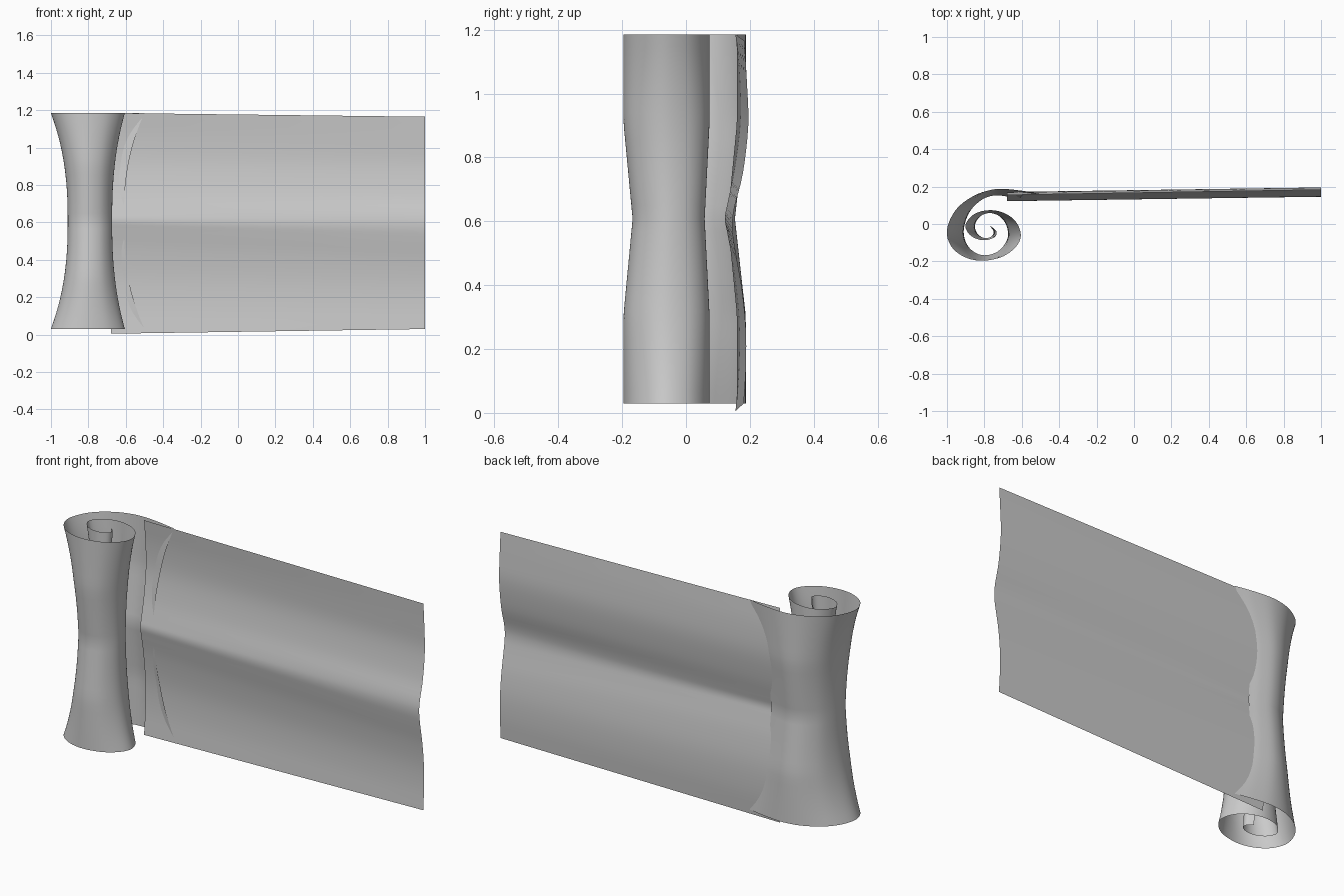
import bpy
import bmesh
from mathutils import Vector

cube = bpy.data.objects.get("Cube")
if cube:
    bpy.data.objects.remove(cube, do_unlink=True)


def smooth_path(points, steps):
    """Catmull-Rom curve through the given points."""
    pts = [Vector(p) for p in points]
    pts = [2 * pts[0] - pts[1]] + pts + [2 * pts[-1] - pts[-2]]
    path = []
    for a, b, c, d in zip(pts, pts[1:], pts[2:], pts[3:]):
        for k in range(steps):
            t = k / steps
            path.append(0.5 * (2 * b + (c - a) * t + (2 * a - 5 * b + 4 * c - d) * t**2
                               + (3 * b - a - 3 * c + d) * t**3))
    return path + [pts[-2]]


def loft(name, rows):
    """Smooth open surface joining rows of points."""
    bm = bmesh.new()
    grid = [[bm.verts.new(p) for p in row] for row in rows]
    for low, high in zip(grid, grid[1:]):
        for a, b, c, d in zip(low, low[1:], high[1:], high):
            bm.faces.new((a, b, c, d))
    bmesh.ops.recalc_face_normals(bm, faces=bm.faces)
    for face in bm.faces:
        face.smooth = True
    mesh = bpy.data.meshes.new(name)
    bm.to_mesh(mesh)
    bm.free()
    obj = bpy.data.objects.new(name, mesh)
    bpy.context.collection.objects.link(obj)
    return obj


# Rolled end: a spiral cross-section pinched at the waist
spiral = smooth_path([
    (-.5, .16), (-.6, .178), (-.72, .187), (-.83, .163), (-.93, .1), (-.985, .02),
    (-1, -.06), (-.965, -.135), (-.89, -.183), (-.8, -.196), (-.7, -.173), (-.63, -.12),
    (-.605, -.06), (-.63, .01), (-.69, .057), (-.77, .074), (-.85, .055), (-.9, 0),
    (-.885, -.05), (-.84, -.08), (-.79, -.086), (-.745, -.07), (-.735, -.04), (-.765, -.012)], 5)
BOTTOM, TOP = .03, 1.185
MID, HALF = (BOTTOM + TOP) / 2, (TOP - BOTTOM) / 2
CENTRE = Vector((-.775, -.02))
LEVELS = 28
rows = []
for i in range(LEVELS + 1):
    s = 2 * i / LEVELS - 1
    flare = abs(s)
    sx = .6 + .4 * flare**2.4
    sy = .835 + .165 * min(flare / .53, 1)
    rows.append([(CENTRE.x + (p.x - CENTRE.x) * sx,
                  CENTRE.y + (p.y - CENTRE.y) * sy, MID + s * HALF) for p in spiral])
loft("rolled_end", rows)

# Flat sheet: two shallow bulges meeting in a crease, lofted left to right
left_edge = smooth_path([(.155, .005), (.166, .15), (.166, .3), (.15, .45), (.13, .56), (.122, .61),
                         (.131, .66), (.153, .77), (.17, .91), (.168, 1.05), (.155, 1.185)], 4)
right_edge = smooth_path([(.181, .03), (.188, .15), (.187, .27), (.175, .39), (.156, .5), (.146, .575),
                          (.151, .64), (.178, .75), (.195, .9), (.191, 1.03), (.183, 1.165)], 4)
SPANS = 12
rows = []
for i in range(SPANS + 1):
    t = i / SPANS
    x = -.68 + 1.68 * t
    rows.append([(x, *a.lerp(b, t)) for a, b in zip(left_edge, right_edge)])
loft("banner_sheet", rows)
